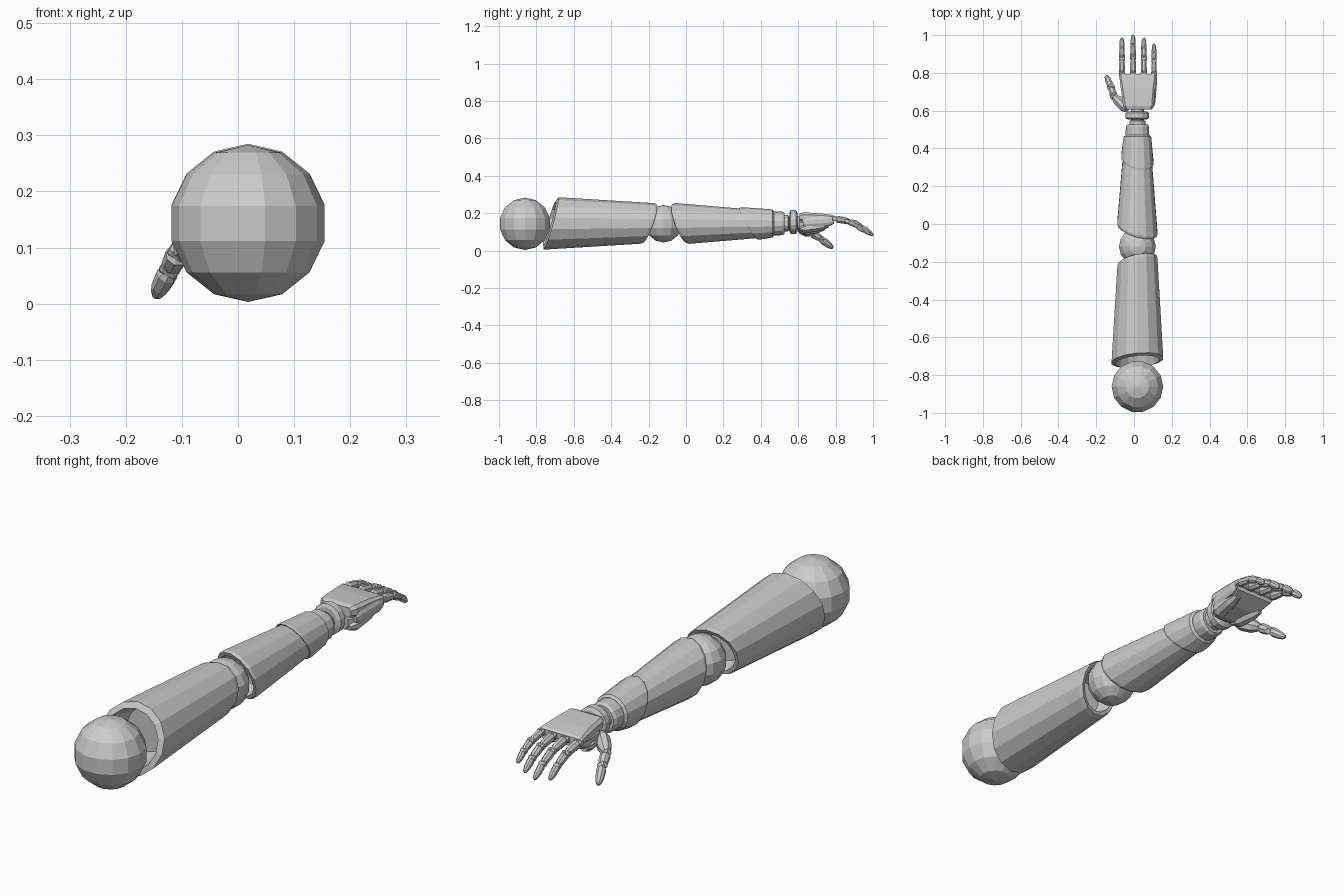
import bpy, bmesh, math
from mathutils import Vector, Matrix

if "Cube" in bpy.data.objects:
    bpy.data.objects.remove(bpy.data.objects["Cube"])

CX, CZ = 0.018, 0.145          # axis of the arm

grey = bpy.data.materials.new("light_grey")
grey.diffuse_color = (0.6, 0.6, 0.6, 1)
grey.use_nodes = True
grey.node_tree.nodes["Principled BSDF"].inputs["Base Color"].default_value = grey.diffuse_color


def finish(name, bm):
    bmesh.ops.recalc_face_normals(bm, faces=bm.faces)
    me = bpy.data.meshes.new(name)
    bm.to_mesh(me)
    bm.free()
    me.materials.append(grey)
    ob = bpy.data.objects.new(name, me)
    bpy.context.collection.objects.link(ob)
    return ob


def loft(name, rings):
    """Skin a list of point rings and cap both ends."""
    bm = bmesh.new()
    vs = [[bm.verts.new(p) for p in r] for r in rings]
    n = len(vs[0])
    for r0, r1 in zip(vs, vs[1:]):
        for i in range(n):
            j = (i + 1) % n
            bm.faces.new((r0[i], r0[j], r1[j], r1[i]))
    bm.faces.new(vs[0])
    bm.faces.new(vs[-1])
    return finish(name, bm)


def ring(y, r, tilt_z=0.0, tilt_x=0.0, n=14, cx=CX, cz=CZ):
    """Polygon around the arm axis, cut along a tilted plane."""
    pts = []
    for i in range(n):
        t = 2 * math.pi * i / n
        dx, dz = r * math.sin(t), r * math.cos(t)
        pts.append(Vector((cx + dx, y + tilt_z * dz + tilt_x * dx, cz + dz)))
    return pts


def section(y, x0, x1, z0, z1, c=0.25):
    """Chamfered rectangle section for the hand."""
    h = (z1 - z0) * c
    return [Vector(p) for p in (
        (x0 + h, y, z0), (x1 - h, y, z0), (x1, y, z0 + h), (x1, y, z1 - h),
        (x1 - h, y, z1), (x0 + h, y, z1), (x0, y, z1 - h), (x0, y, z0 + h))]


def ball(name, y, r):
    bm = bmesh.new()
    bmesh.ops.create_uvsphere(bm, u_segments=14, v_segments=7, radius=r)
    bmesh.ops.transform(bm, verts=bm.verts, matrix=Matrix.Translation((CX, y, CZ - 0.002))
                        @ Matrix.Rotation(math.pi / 2, 4, 'Z'))
    finish(name, bm)


def bone(name, p, q, profile, w, h, n=8):
    """Segment from p to q; profile holds (position, scale) pairs."""
    p, q = Vector(p), Vector(q)
    d = q - p
    rot = d.to_track_quat('Y', 'Z').to_matrix()
    rings = []
    for t, s in profile:
        rings.append([p + rot @ Vector((w * s * math.sin(a), d.length * t, h * s * math.cos(a)))
                      for a in [2 * math.pi * (i + 0.5) / n for i in range(n)]])
    loft(name, rings)


def hinge(name, c, r, half, axis=(1, 0, 0)):
    """Short cylinder used as a finger joint."""
    a = Vector(axis).normalized() * half
    bone(name, Vector(c) - a, Vector(c) + a, [(0, 0.8), (0.15, 1), (0.85, 1), (1, 0.8)], r, r)


# Ball joints
ball("shoulder_ball", -0.861, 0.140)
ball("elbow_ball", -0.12, 0.1)

# Upper arm sleeve with recessed, slanted ends
loft("upper_arm", [
    ring(-0.62, 0.09), ring(-0.73, 0.117, 0.28, 0.09),
    ring(-0.722, 0.140, 0.28, 0.09), ring(-0.213, 0.109, 0.34, 0.2),
    ring(-0.195, 0.105, 0.34, 0.2), ring(-0.198, 0.09, 0.34, 0.2), ring(-0.29, 0.07)])

# Forearm sleeve, cuff and wrist
loft("forearm", [
    ring(0.06, 0.07), ring(-0.035, 0.09, -0.35, -0.25), ring(-0.035, 0.104, -0.35, -0.25),
    ring(-0.02, 0.109, -0.35, -0.25), ring(0.36, 0.077, -0.5, -0.2), ring(0.42, 0.07)])
loft("forearm_cuff", [
    ring(0.34, 0.07, -0.55, -0.2), ring(0.335, 0.085, -0.55, -0.2),
    ring(0.345, 0.087, -0.55, -0.2), ring(0.462, 0.075), ring(0.47, 0.065)])
loft("wrist_sleeve", [ring(0.45, 0.064), ring(0.515, 0.063), ring(0.527, 0.056)])
loft("wrist_core", [ring(0.51, 0.044), ring(0.545, 0.044), ring(0.55, 0.036), ring(0.63, 0.036)])
loft("wrist_ring", [ring(0.553, 0.05, cz=0.152), ring(0.56, 0.064, cz=0.152),
                    ring(0.587, 0.064, cz=0.152), ring(0.596, 0.05, cz=0.152)])

# Hand: back plate, palm, pads and outer edge
loft("hand_back", [
    section(0.606, -0.045, 0.095, 0.16, 0.198), section(0.625, -0.058, 0.106, 0.155, 0.204),
    section(0.72, -0.07, 0.112, 0.155, 0.199), section(0.785, -0.078, 0.118, 0.158, 0.19),
    section(0.795, -0.074, 0.114, 0.162, 0.184)])
loft("palm", [
    section(0.605, -0.03, 0.08, 0.105, 0.165), section(0.64, -0.05, 0.1, 0.095, 0.165),
    section(0.72, -0.06, 0.105, 0.11, 0.165), section(0.79, -0.072, 0.112, 0.142, 0.17)])
bone("palm_pad", (0.075, 0.61, 0.115), (0.085, 0.76, 0.135),
     [(0, 0.5), (0.2, 1), (0.7, 0.9), (1, 0.5)], 0.035, 0.028)
bone("hand_edge", (0.1, 0.625, 0.15), (0.112, 0.785, 0.16),
     [(0, 0.6), (0.15, 1), (0.85, 1), (1, 0.6)], 0.013, 0.028)

# Fingers: three curled segments with hinges
PHALANX = [(0.06, 0.65), (0.2, 1), (0.75, 0.9), (0.93, 0.6)]
TIP = [(0.05, 0.7), (0.2, 1), (0.65, 0.88), (0.9, 0.6), (1.0, 0.3)]
CURL = [(0.0, 0.0), (0.088, -0.016), (0.15, -0.046), (0.205, -0.090)]
for label, x, scale in (("index", -0.064, 0.92), ("middle", -0.005, 1.0),
                        ("ring", 0.052, 0.92), ("little", 0.106, 0.77)):
    pts = [(x, 0.795 + dy * scale, 0.17 + dz * scale) for dy, dz in CURL]
    for k in range(3):
        w = (0.0175, 0.0165, 0.0145)[k] * (0.9 if label == "little" else 1)
        bone(f"{label}_finger_{k + 1}", pts[k], pts[k + 1], TIP if k == 2 else PHALANX, w, w * 1.15)
        hinge(f"{label}_hinge_{k + 1}", pts[k], 0.0135 - 0.001 * k, w * 0.95)

# Thumb
thumb = [(-0.035, 0.605, 0.125), (-0.106, 0.675, 0.092), (-0.121, 0.722, 0.062), (-0.147, 0.785, 0.013)]
bone("thumb_base", thumb[0], thumb[1], [(0, 0.6), (0.25, 1), (0.7, 0.95), (0.97, 0.55)], 0.03, 0.032)
bone("thumb_middle", thumb[1], thumb[2], PHALANX, 0.021, 0.022)
bone("thumb_tip", thumb[2], thumb[3], TIP, 0.019, 0.02)
for k in (1, 2):
    hinge(f"thumb_hinge_{k}", thumb[k], 0.015, 0.017, (0.85, 0.1, -0.5))
bone("thumb_pad", (-0.01, 0.61, 0.11), (-0.05, 0.74, 0.12),
     [(0, 0.5), (0.25, 1), (0.7, 0.85), (1, 0.4)], 0.034, 0.03)
